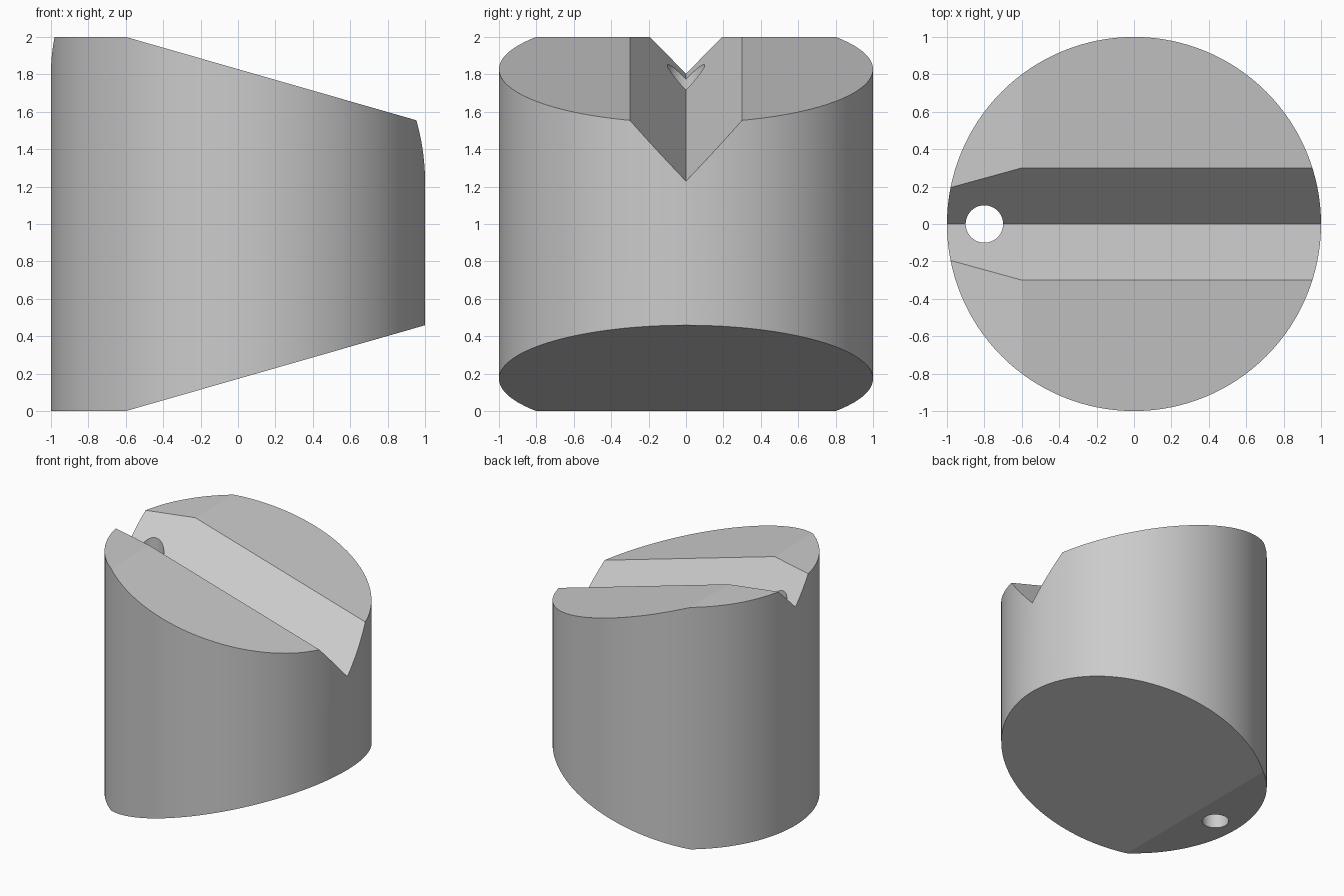
import bpy, bmesh, math
from mathutils import Vector

default = bpy.data.objects.get("Cube")
if default:
    bpy.data.objects.remove(default, do_unlink=True)

TILT = math.radians(16)
SLOPE = math.tan(TILT)
RIDGE_X = -0.6          # where the flat ends meet the sloped ends

grey = bpy.data.materials.new("plain grey")
grey.use_nodes = True
colour = (0.6, 0.6, 0.6, 1)
grey.diffuse_color = colour
grey.node_tree.nodes["Principled BSDF"].inputs["Base Color"].default_value = colour


def drop(x):
    """Fall of the sloped plane at x, measured from the ridge."""
    return (x - RIDGE_X) * SLOPE


def prism(name, start, end):
    """Solid between two matching polygons."""
    bm = bmesh.new()
    a = [bm.verts.new(p) for p in start]
    b = [bm.verts.new(p) for p in end]
    bm.faces.new(a)
    bm.faces.new(b)
    for i in range(len(a)):
        j = (i + 1) % len(a)
        bm.faces.new((a[i], a[j], b[j], b[i]))
    bmesh.ops.recalc_face_normals(bm, faces=bm.faces)
    mesh = bpy.data.meshes.new(name)
    bm.to_mesh(mesh)
    bm.free()
    obj = bpy.data.objects.new(name, mesh)
    bpy.context.collection.objects.link(obj)
    return obj


def cylinder(name, radius, x, z0, z1, sides):
    ring = [(x + radius * math.cos(math.tau * i / sides),
             radius * math.sin(math.tau * i / sides)) for i in range(sides)]
    return prism(name, [(*p, z0) for p in ring], [(*p, z1) for p in ring])


def cut(target, cutter, operation):
    mod = target.modifiers.new(cutter.name, "BOOLEAN")
    mod.operation = operation
    mod.solver = "EXACT"
    mod.object = cutter
    bpy.context.view_layer.update()
    bpy.context.view_layer.objects.active = target
    bpy.ops.object.modifier_apply(modifier=mod.name)
    bpy.data.objects.remove(cutter, do_unlink=True)


# Round body
body = cylinder("grooved_body", 1, 0, 0, 2, 128)

# Sloped upper and lower ends, cut by tilted planes
bm = bmesh.new()
bm.from_mesh(body.data)
for z, sign in ((2, 1), (0, -1)):
    normal = Vector((math.sin(TILT), 0, sign * math.cos(TILT)))
    bmesh.ops.bisect_plane(bm, geom=bm.verts[:] + bm.edges[:] + bm.faces[:],
                           plane_co=(RIDGE_X, 0, z), plane_no=normal,
                           clear_outer=True)
    rim = [e for e in bm.edges if e.is_boundary]
    bmesh.ops.contextual_create(bm, geom=rim)
bmesh.ops.recalc_face_normals(bm, faces=bm.faces)
bm.to_mesh(body.data)
bm.free()

# V groove running parallel to the sloped upper end
depth = 0.3 / math.cos(TILT)


def groove_section(x):
    apex = 2 - depth - drop(x)
    return [(x, 0, apex), (x, 1.2, apex + depth * 4), (x, -1.2, apex + depth * 4)]


cut(body, prism("groove_cutter", groove_section(-1.5), groove_section(1.5)), "DIFFERENCE")

# Vertical through hole
cut(body, cylinder("hole_cutter", 0.1, -0.8, -0.5, 2.5, 48), "DIFFERENCE")

body.data.materials.clear()
body.data.materials.append(grey)
for face in body.data.polygons:
    face.material_index = 0
bpy.ops.object.select_all(action="DESELECT")
body.select_set(True)
bpy.context.view_layer.objects.active = body
bpy.ops.object.shade_smooth_by_angle(angle=math.radians(12))
